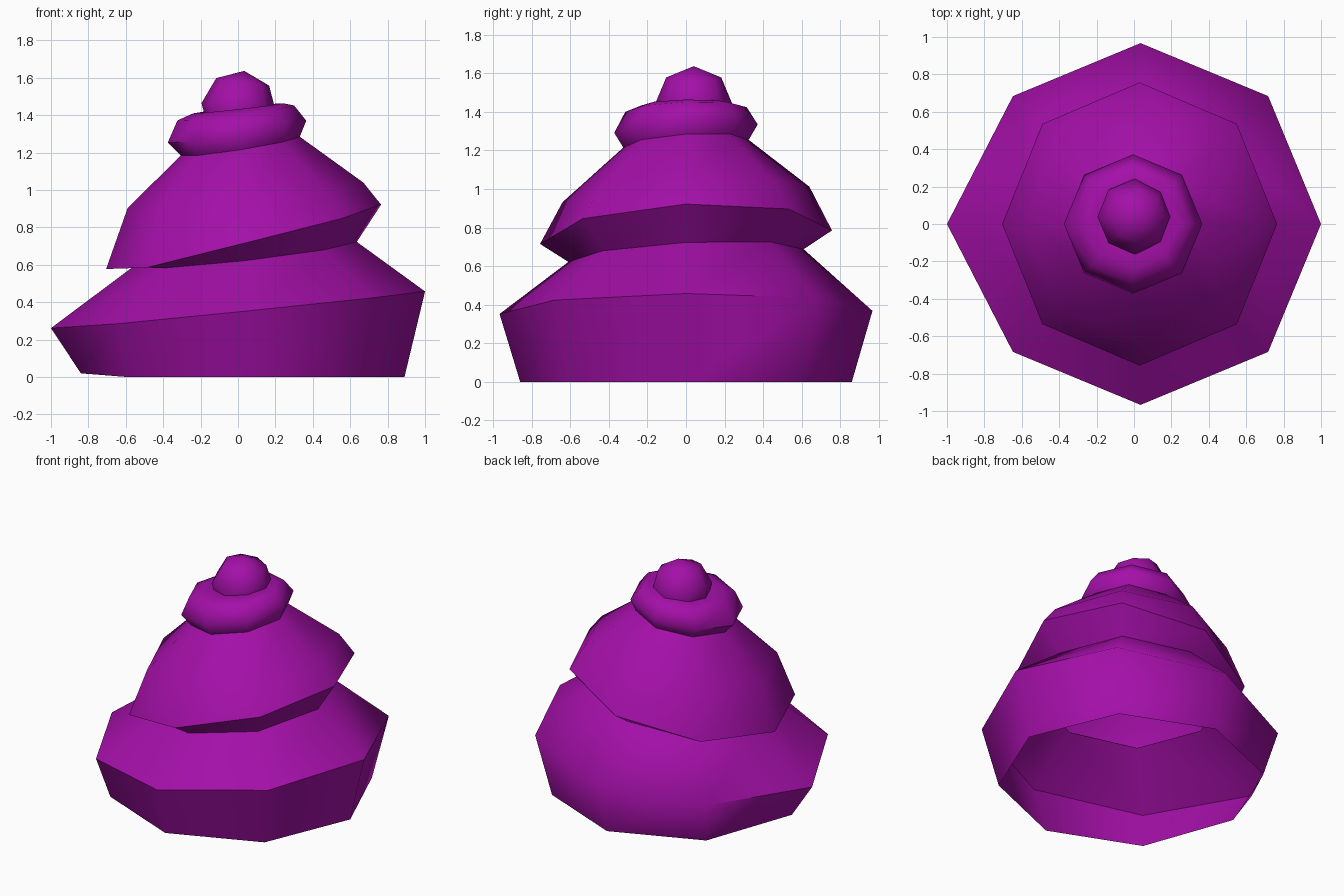
import bpy, math
from mathutils import Euler

if "Cube" in bpy.data.objects:
    bpy.data.objects.remove(bpy.data.objects["Cube"])

SIDES = 8
mat = bpy.data.materials.new("shell_purple")
mat.diffuse_color = (0.37, 0.005, 0.39, 1)
mat.use_nodes = True
mat.node_tree.nodes["Principled BSDF"].inputs["Base Color"].default_value = mat.diffuse_color


def tilted_ring(cx, rx, ry, z, tilt_x, tilt_y):
    """Octagon whose height leans along x and y."""
    pts = []
    for i in range(SIDES):
        a = 2 * math.pi * i / SIDES
        c, s = math.cos(a), math.sin(a)
        pts.append([cx + rx * c, ry * s, z + tilt_x * c + tilt_y * s])
    return pts


def finish(obj, angle):
    obj.data.materials.append(mat)
    bpy.ops.object.select_all(action='DESELECT')
    obj.select_set(True)
    bpy.context.view_layer.objects.active = obj
    bpy.ops.object.shade_smooth_by_angle(angle=math.radians(angle))


def loft(name, rings):
    verts = [p for r in rings for p in r]
    faces = []
    for k in range(len(rings) - 1):
        for i in range(SIDES):
            j = (i + 1) % SIDES
            a, b = k * SIDES, (k + 1) * SIDES
            faces.append((a + i, a + j, b + j, b + i))
    me = bpy.data.meshes.new(name)
    me.from_pydata(verts, [], faces)
    obj = bpy.data.objects.new(name, me)
    bpy.context.collection.objects.link(obj)
    finish(obj, 62)


# shared seams between the whorls
seam_low = tilted_ring(0.035, 0.60, 0.61, 0.655, 0.068, 0.033)
seam_high = tilted_ring(0.0125, 0.318, 0.325, 1.235, 0.05, 0.02)

# bottom whorl, open underneath
base = tilted_ring(0.025, 0.865, 0.86, 0, 0, 0)
base[4][2] = 0.02
wide = tilted_ring(0.035, 0.965, 0.967, 0.36, 0.098, 0.008)
wide[4][0] = -1.0
loft("bottom_whorl", [base, wide, seam_low])

# middle whorl with overhanging lip
lip = tilted_ring(0.03, 0.735, 0.757, 0.75, 0.172, 0.035)
lip[5][2] = 0.585
shoulder = tilted_ring(0.04, 0.63, 0.64, 0.972, 0.068, 0.04)
loft("middle_whorl", [seam_low, lip, shoulder, seam_high])

# top whorl, a rolled collar
loft("top_whorl", [
    seam_high,
    tilted_ring(-0.005, 0.37, 0.372, 1.313, 0.058, 0.022),
    tilted_ring(-0.012, 0.312, 0.315, 1.412, 0.04, 0.012),
    tilted_ring(0.0, 0.24, 0.235, 1.437, 0.027, 0.005),
    tilted_ring(0.0, 0.14, 0.14, 1.425, 0.02, 0.0),
])

# round tip
bpy.ops.mesh.primitive_uv_sphere_add(
    segments=SIDES, ring_count=4, radius=0.202,
    location=(0.005, 0.04, 1.437), rotation=Euler((0, math.radians(8), 0)))
tip = bpy.context.object
tip.name = "tip"
finish(tip, 62)
